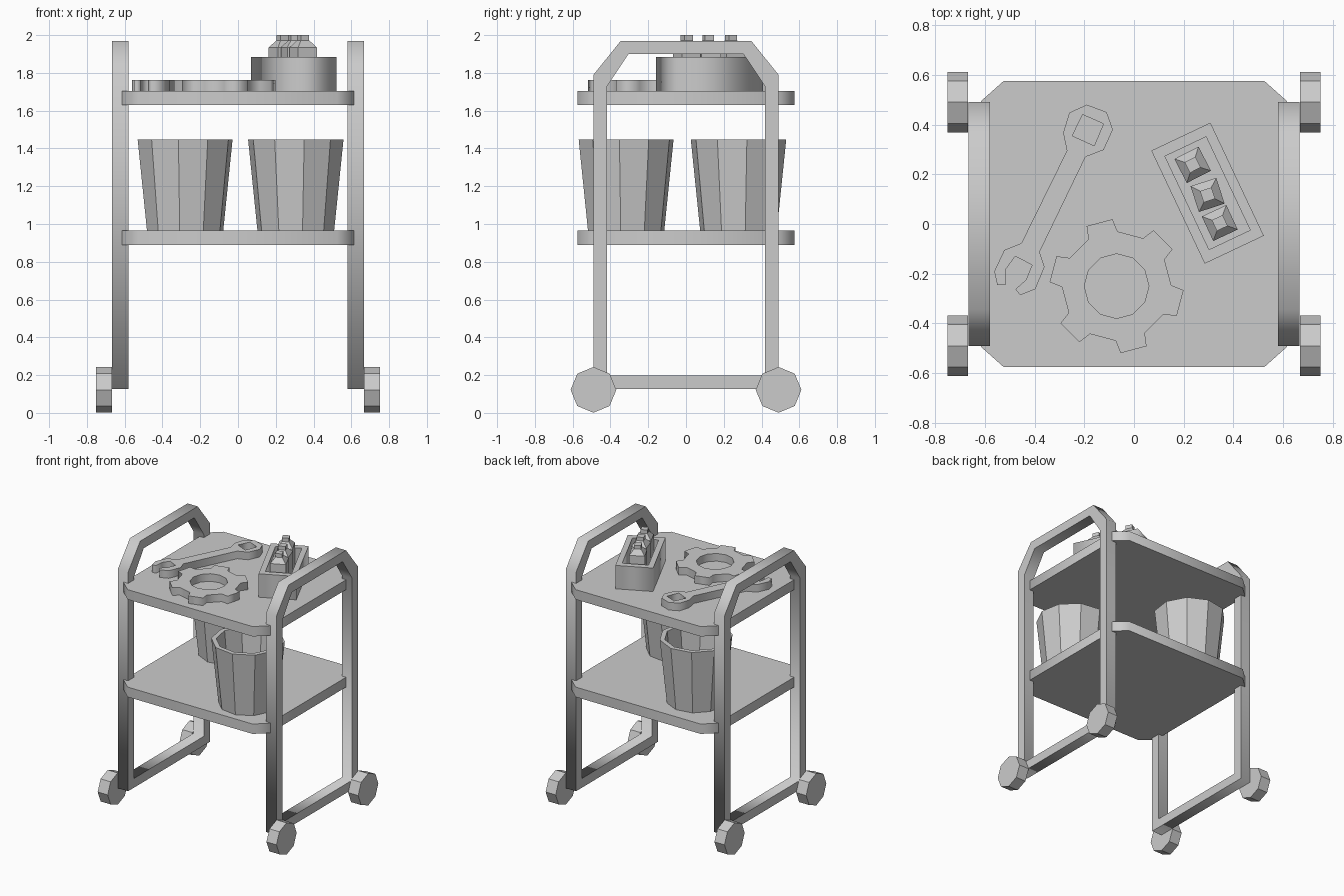
import bpy, bmesh
from math import sin, cos, radians, pi

if "Cube" in bpy.data.objects:
    bpy.data.objects.remove(bpy.data.objects["Cube"])


def polar(r, deg, cx=0, cy=0):
    return (cx + r * cos(radians(deg)), cy + r * sin(radians(deg)))


def plate(name, outlines, low, high, upright=False):
    """Flat outline (later outlines are holes) extruded from low to high.
    Upright plates are drawn in y/z and extruded along x."""
    cu = bpy.data.curves.new(name, 'CURVE')
    cu.dimensions = '2D'
    cu.fill_mode = 'BOTH'
    cu.extrude = (high - low) / 2
    for pts in outlines:
        sp = cu.splines.new('POLY')
        sp.points.add(len(pts) - 1)
        for p, (x, y) in zip(sp.points, pts):
            p.co = (x, y, 0, 1)
        sp.use_cyclic_u = True
    tmp = bpy.data.objects.new(name + "_outline", cu)
    bpy.context.collection.objects.link(tmp)
    dg = bpy.context.evaluated_depsgraph_get()
    me = bpy.data.meshes.new_from_object(tmp.evaluated_get(dg))
    bpy.data.objects.remove(tmp)
    ob = bpy.data.objects.new(name, me)
    bpy.context.collection.objects.link(ob)
    mid = (low + high) / 2
    if upright:
        ob.rotation_euler = (pi / 2, 0, pi / 2)
        ob.location.x = mid
    else:
        ob.location.z = mid
    return ob


def loft(name, n, profile, phase, loc):
    """Stack of n-sided rings (radius, z), capped at both ends."""
    bm = bmesh.new()
    rings = [[bm.verts.new((*polar(r, phase + 360 * i / n), z)) for i in range(n)]
             for r, z in profile]
    for a, b in zip(rings, rings[1:]):
        for i in range(n):
            j = (i + 1) % n
            bm.faces.new((a[i], a[j], b[j], b[i]))
    bm.faces.new(rings[0][::-1])
    bm.faces.new(rings[-1])
    bmesh.ops.recalc_face_normals(bm, faces=bm.faces)
    me = bpy.data.meshes.new(name)
    bm.to_mesh(me)
    bm.free()
    ob = bpy.data.objects.new(name, me)
    ob.location = loc
    bpy.context.collection.objects.link(ob)
    return ob


def mirrored(half):
    return half + [(-x, y) for x, y in reversed(half)]


# Side frames with arched handles, and wheels
frame_out = mirrored([(0.49, 0.127), (0.49, 1.79), (0.345, 1.97)])
frame_in = mirrored([(0.418, 0.197), (0.418, 1.73), (0.304, 1.9)])
for side, s in (("left", -1), ("right", 1)):
    plate(side + "_frame", [frame_out, frame_in],
          min(s * 0.58, s * 0.666), max(s * 0.58, s * 0.666), upright=True)
    for end, e in (("front", -1), ("back", 1)):
        wheel = loft(f"{side}_{end}_wheel", 8, [(0.121, -0.042), (0.121, 0.042)],
                     0, (s * 0.709, e * 0.49, 0.122))
        wheel.rotation_euler = (0, pi / 2, 0)

# Shelves with cut corners
shelf = [(0.615, -0.495), (0.615, 0.495), (0.525, 0.575),
         (-0.525, 0.575), (-0.615, 0.495), (-0.615, -0.495),
         (-0.525, -0.575), (0.525, -0.575)]
plate("lower_shelf", [shelf], 0.89, 0.965)
plate("upper_shelf", [shelf], 1.63, 1.705)

# Buckets
bucket = [(0.205, 0.965), (0.255, 1.447), (0.22, 1.447), (0.175, 1.0)]
loft("back_bucket", 10, bucket, 10, (-0.28, 0.278, 0))
loft("front_bucket", 10, bucket, -8, (0.306, -0.317, 0))

# Gear
gx, gy = -0.07, -0.25
teeth = []
for k in range(6):
    a = 45 + 60 * k
    teeth += [polar(r, a + d, gx, gy)
              for r, d in ((0.22, -16), (0.27, -11.5), (0.27, 11.5), (0.22, 16))]
plate("gear", [teeth, [polar(0.13, 30 * i, gx, gy) for i in range(12)]], 1.705, 1.763)

# Wrench
wrench = [(-0.19, 0.48), (-0.11, 0.45), (-0.085, 0.38), (-0.122, 0.298),
          (-0.195, 0.27), (-0.38, -0.113), (-0.36, -0.173), (-0.397, -0.262),
          (-0.458, -0.286), (-0.477, -0.262), (-0.435, -0.225), (-0.41, -0.165),
          (-0.478, -0.13), (-0.514, -0.18), (-0.517, -0.246), (-0.55, -0.246),
          (-0.562, -0.19), (-0.522, -0.105), (-0.453, -0.077), (-0.27, 0.295),
          (-0.285, 0.367), (-0.26, 0.448)]
socket = [(-0.207, 0.44), (-0.123, 0.403), (-0.16, 0.315), (-0.248, 0.355)]
plate("wrench", [wrench, socket], 1.705, 1.763)


# Open box
def rect(w, l):
    return [(-w / 2, -l / 2), (w / 2, -l / 2), (w / 2, l / 2), (-w / 2, l / 2)]


for part in (plate("box_walls", [rect(0.263, 0.503), rect(0.183, 0.415)], 1.705, 1.883),
             plate("box_floor", [rect(0.183, 0.415)], 1.705, 1.75)):
    part.location.x, part.location.y = 0.296, 0.124
    part.rotation_euler.z = radians(25.3)

# Square bottles in the box
for i, (x, y, a) in enumerate([(0.236, 0.238, 27), (0.296, 0.117, 18), (0.345, 0.004, 25)]):
    loft(f"bottle_{i + 1}", 4, [(0.077, 1.75), (0.077, 1.935), (0.034, 1.972), (0.034, 2.0)],
         45 + a, (x, y, 0))
